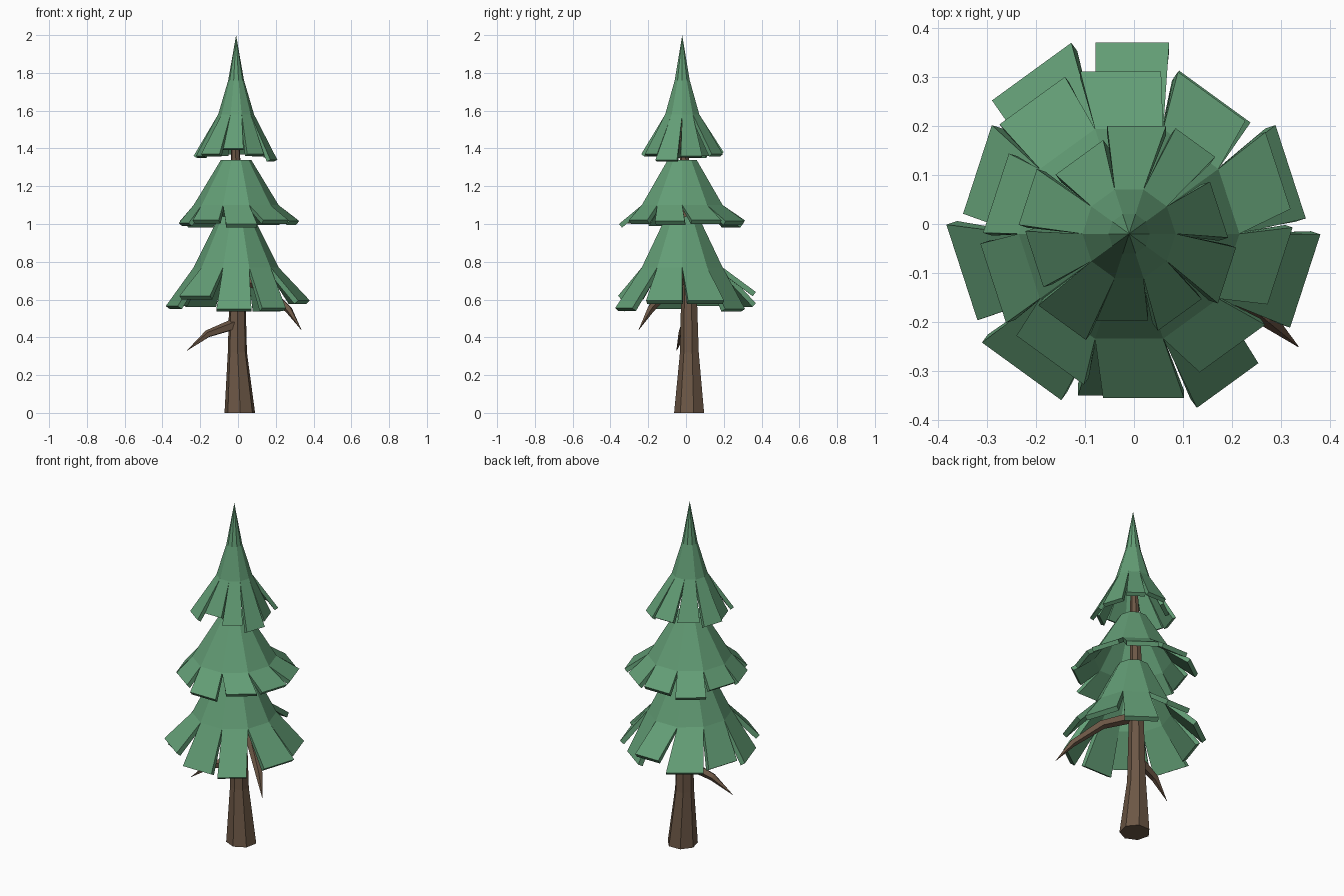
import bpy, bmesh
from math import sin, cos, radians, tau
from mathutils import Vector

if "Cube" in bpy.data.objects:
    bpy.data.objects.remove(bpy.data.objects["Cube"])

CX, CY = -0.01, -0.02   # axis of the foliage


def material(name, rgb):
    m = bpy.data.materials.new(name)
    m.diffuse_color = (*rgb, 1)
    m.use_nodes = True
    m.node_tree.nodes["Principled BSDF"].inputs["Base Color"].default_value = m.diffuse_color
    return m


GREEN = material("needles", (0.125, 0.34, 0.18))
BROWN = material("bark", (0.15, 0.095, 0.06))


def finish(name, bm, mat):
    me = bpy.data.meshes.new(name)
    bm.to_mesh(me)
    bm.free()
    me.materials.append(mat)
    ob = bpy.data.objects.new(name, me)
    bpy.context.collection.objects.link(ob)
    return ob


def limb(name, path, sides, twist=0.0):
    """Tapered faceted tube along (x, y, z, radius) points."""
    bm = bmesh.new()
    pts = [Vector(p[:3]) for p in path]
    axis = (pts[-1] - pts[0]).normalized()
    u = axis.orthogonal().normalized() if abs(axis.z) < 0.9 else Vector((1, 0, 0))
    v = axis.cross(u).normalized()
    if abs(axis.z) >= 0.9:      # keep trunk sections level
        v = Vector((0, 1, 0))
    rings = []
    for p, (_, _, _, r) in zip(pts, path):
        rings.append([bm.verts.new(p + r * (cos(tau * i / sides + twist) * u + sin(tau * i / sides + twist) * v))
                      for i in range(sides)])
    for a, b in zip(rings, rings[1:]):
        for i in range(sides):
            j = (i + 1) % sides
            bm.faces.new((a[i], a[j], b[j], b[i]))
    bm.faces.new(rings[0][::-1])
    bm.faces.new(rings[-1])
    bmesh.ops.recalc_face_normals(bm, faces=bm.faces)
    return finish(name, bm, BROWN)


def tier(name, rings, flaps, thickness):
    """Ten-sided skirt: closed upper rings (z, r), then one loose flap per side
    given as (angle, reach, tip height, tip width)."""
    bm = bmesh.new()
    n = len(flaps)
    loops = []
    for z, r in rings:
        if r == 0:
            loops.append([bm.verts.new((CX, CY, z))] * n)
        else:
            loops.append([bm.verts.new((CX + r * cos(tau * i / n), CY + r * sin(tau * i / n), z))
                          for i in range(n)])
    for up, lo in zip(loops, loops[1:]):
        for i in range(n):
            j = (i + 1) % n
            bm.faces.new((up[i], lo[i], lo[j]) if up[i] is up[j] else (up[i], lo[i], lo[j], up[j]))
    if rings[0][1] > 0:
        bm.faces.new(loops[0])
    for i, (ang, reach, z, width) in enumerate(flaps):
        a, face = radians(ang), tau * (i + 0.5) / n
        mid = Vector((CX + reach * cos(a), CY + reach * sin(a), z))
        side = Vector((-sin(face), cos(face), 0)) * width / 2
        bm.faces.new((loops[-1][i], bm.verts.new(mid - side), bm.verts.new(mid + side), loops[-1][(i + 1) % n]))
    ob = finish(name, bm, GREEN)
    mod = ob.modifiers.new("thickness", "SOLIDIFY")
    mod.thickness = thickness
    mod.offset = -1
    return ob


# Trunk and two drooping bare branches
limb("trunk", [(0.01, 0.02, 0, 0.083), (-0.003, 0.02, 0.32, 0.052), (-0.003, 0.017, 0.72, 0.041),
               (-0.01, 0.005, 1.05, 0.033), (-0.013, -0.01, 1.4, 0.024), (-0.01, -0.02, 1.75, 0.012)], 7, 0.25)
limb("left_branch", [(0, 0.01, 0.475, 0.033), (-0.16, -0.02, 0.418, 0.021), (-0.27, -0.05, 0.33, 0.001)], 5)
limb("right_branch", [(0, 0.01, 0.72, 0.032), (0.15, -0.09, 0.66, 0.026),
                      (0.27, -0.19, 0.545, 0.02), (0.335, -0.25, 0.44, 0.001)], 5)

# Foliage tiers, bottom to top
tier("lower_foliage", [(1.04, 0.09), (0.77, 0.225)],
     [(21, .353, .595, .20), (58, .33, .55, .18), (89, .39, .64, .15), (121, .386, .58, .20),
      (157, .336, .58, .19), (193, .35, .565, .205), (232, .356, .62, .20), (268, .33, .55, .185),
      (303, .369, .555, .155), (345, .372, .595, .20)], 0.028)
tier("middle_foliage", [(1.34, 0.08), (1.10, 0.225)],
     [(23, .33, 1.02, .165), (59, .327, 1.015, .17), (93, .332, 1.02, .165), (126, .336, 1.00, .165),
      (163, .284, 1.015, .17), (200, .295, 1.005, .17), (238, .304, 1.02, .17), (275, .336, 1.0, .165),
      (312, .315, 1.02, .165), (348, .315, 1.015, .165)], 0.025)
tier("upper_foliage", [(2.0, 0), (1.76, 0.042), (1.58, 0.095)],
     [(15, .19, 1.36, .12), (54, .23, 1.37, .10), (86, .22, 1.38, .12), (123, .186, 1.37, .12),
      (160, .22, 1.36, .12), (195, .20, 1.36, .12), (233, .227, 1.37, .12), (264, .178, 1.40, .115),
      (302, .195, 1.37, .11), (337, .217, 1.34, .12)], 0.022)
